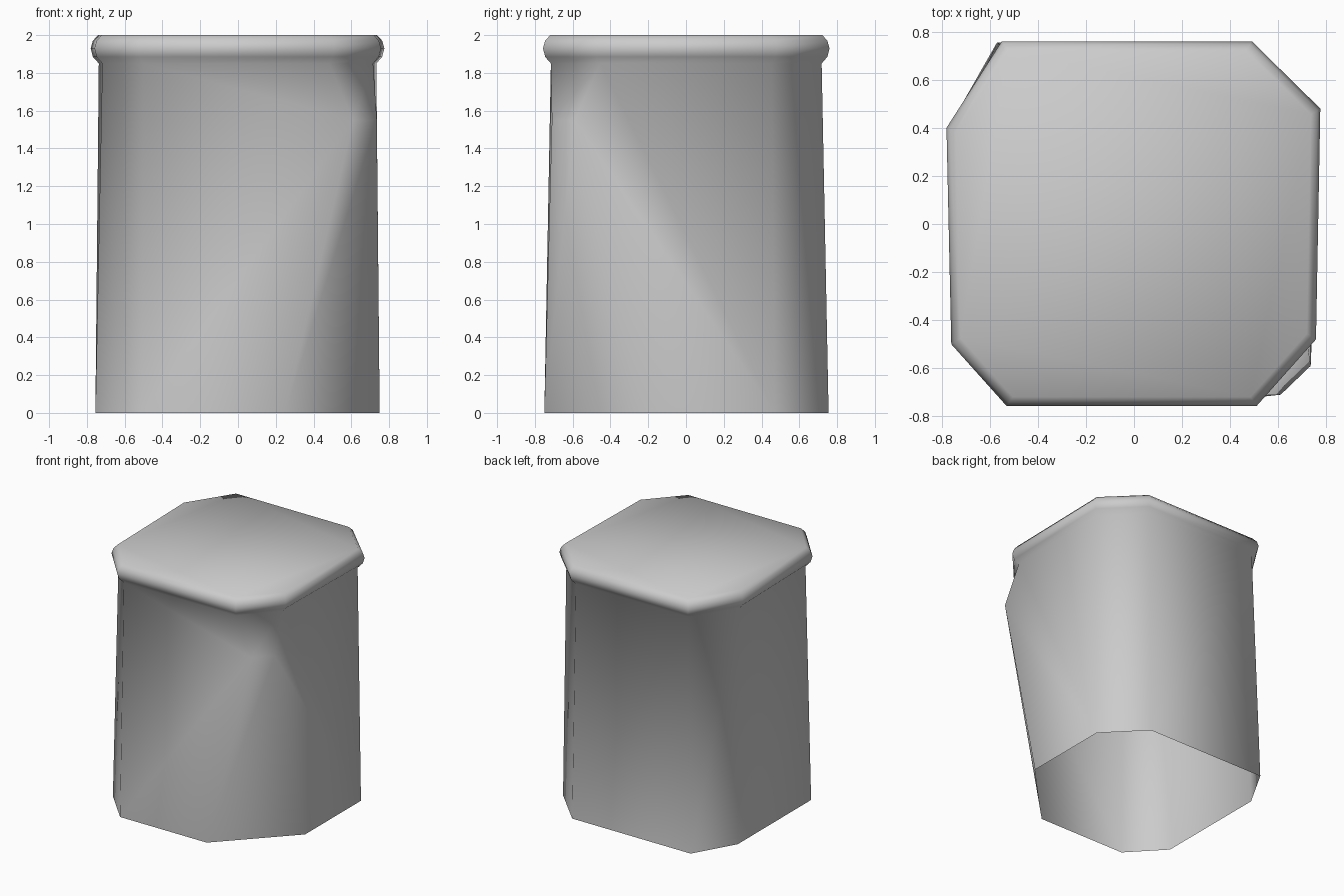
import bpy
import bmesh
from mathutils import Vector

if "Cube" in bpy.data.objects:
    bpy.data.objects.remove(bpy.data.objects["Cube"], do_unlink=True)

# Plain grey surface
grey = bpy.data.materials.new("plain_grey")
grey.use_nodes = True
colour = (0.6, 0.6, 0.6, 1.0)
grey.diffuse_color = colour
grey.node_tree.nodes["Principled BSDF"].inputs["Base Color"].default_value = colour

# Uneven octagon outlines, counter-clockwise from the front left corner
foot = [(-0.51, -0.75), (0.25, -0.75), (0.75, -0.23), (0.75, 0.47),
        (0.47, 0.755), (-0.57, 0.755), (-0.755, 0.43), (-0.755, -0.49)]
lid = [(-0.53, -0.757), (0.51, -0.757), (0.757, -0.48), (0.775, 0.48),
       (0.49, 0.76), (-0.55, 0.76), (-0.78, 0.4), (-0.76, -0.5)]
# Rounded rim profile: outline scale and height
rim = [(0.945, 1.85), (0.985, 1.885), (1.0, 1.93), (0.985, 1.97), (0.95, 2.0)]

bm = bmesh.new()


def ring(outline, scale, z):
    return [bm.verts.new((x * scale, y * scale, z)) for x, y in outline]


def bridge(low, high):
    for i in range(len(low)):
        j = (i + 1) % len(low)
        bm.faces.new((low[i], low[j], high[j], high[i]))


def split_between(a, b):
    face = next(f for f in a.link_faces if b in f.verts)
    bmesh.utils.face_split(face, a, b)


# Open-bottomed body, rim and flat lid
rings = [ring(foot, 1, 0)] + [ring(lid, s, z) for s, z in rim]
for low, high in zip(rings, rings[1:]):
    bridge(low, high)
bm.faces.new(rings[-1])

# Bulged corner with slanted creases running down to the foot
base, neck = rings[0], rings[1]
bulge = []
for k, spot in ((1, (0.61, -0.71, 1.55)), (2, (0.735, -0.59, 1.55))):
    edge = bm.edges.get((base[k], neck[k]))
    vert = bmesh.utils.edge_split(edge, base[k], 0.8)[1]
    vert.co = Vector(spot)
    bulge.append(vert)
split_between(bulge[0], bulge[1])
split_between(bulge[0], base[0])
split_between(bulge[1], base[3])

for f in bm.faces:
    f.smooth = True
mesh = bpy.data.meshes.new("capped_post")
bm.to_mesh(mesh)
bm.free()
mesh.materials.append(grey)
post = bpy.data.objects.new("capped_post", mesh)
bpy.context.collection.objects.link(post)
